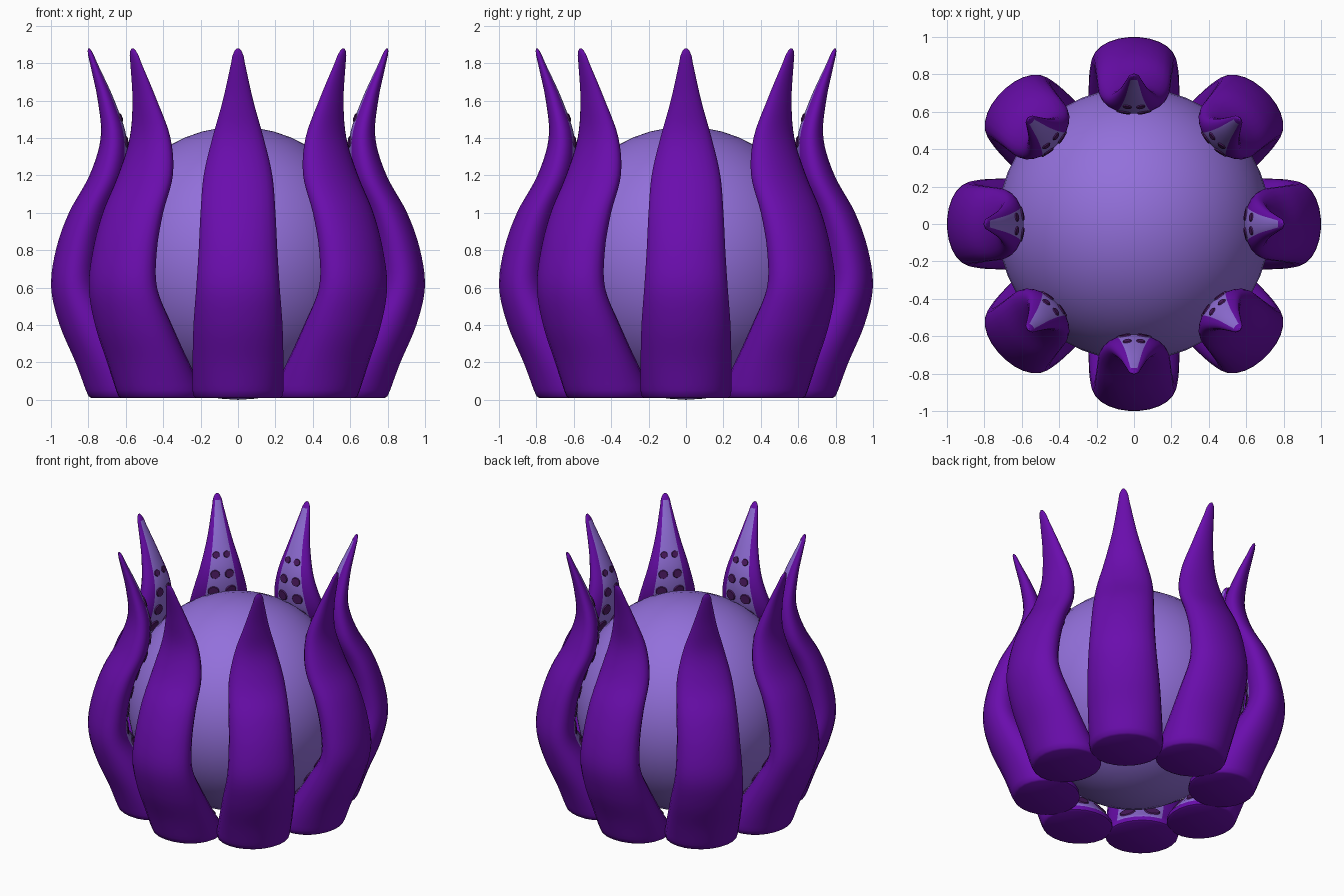
import bpy, bmesh, math
from mathutils import Vector, Matrix

if "Cube" in bpy.data.objects:
    bpy.data.objects.remove(bpy.data.objects["Cube"], do_unlink=True)


def linear(c):
    return c / 12.92 if c <= 0.04045 else ((c + 0.055) / 1.055) ** 2.4


def material(name, code):
    col = [linear(int(code[i:i + 2], 16) / 255) for i in (0, 2, 4)] + [1]
    m = bpy.data.materials.new(name)
    m.use_nodes = True
    m.diffuse_color = col
    bsdf = next(n for n in m.node_tree.nodes if n.type == 'BSDF_PRINCIPLED')
    bsdf.inputs["Base Color"].default_value = col
    return m


skin = material("deep purple", "6A0DAD")
pale = material("pale lavender", "9370DB")
spot = material("dark plum", "4B1A60")


def add_object(name, bm, mats):
    me = bpy.data.meshes.new(name)
    bm.normal_update()
    bm.to_mesh(me)
    bm.free()
    for m in mats:
        me.materials.append(m)
    ob = bpy.data.objects.new(name, me)
    bpy.context.collection.objects.link(ob)
    bpy.ops.object.select_all(action='DESELECT')
    ob.select_set(True)
    bpy.context.view_layer.objects.active = ob
    bpy.ops.object.shade_smooth_by_angle(angle=math.radians(50))
    return ob


# Tentacle sections: height, centre radius, half depth, half width
KEYS = [Vector(k) for k in (
    (0.05, 0.59, 0.225, 0.245), (0.2, 0.68, 0.19, 0.245),
    (0.4, 0.79, 0.165, 0.24), (0.6, 0.87, 0.13, 0.225),
    (0.8, 0.855, 0.12, 0.212), (1.0, 0.795, 0.11, 0.202),
    (1.2, 0.70, 0.095, 0.185), (1.4, 0.665, 0.07, 0.138),
    (1.6, 0.705, 0.045, 0.082), (1.8, 0.772, 0.02, 0.037))]
STEPS = 5
SIDES = 24


def section(u):
    """Smooth interpolation through the key sections."""
    i = min(int(u), len(KEYS) - 2)
    t = u - i
    p1, p2 = KEYS[i], KEYS[i + 1]
    p0 = KEYS[i - 1] if i else 2 * p1 - p2
    p3 = KEYS[i + 2] if i + 2 < len(KEYS) else 2 * p2 - p1
    return 0.5 * (2 * p1 + (p2 - p0) * t + (2 * p0 - 5 * p1 + 4 * p2 - p3) * t * t
                  + (3 * p1 - p0 - 3 * p2 + p3) * t ** 3)


def surface(s, angle):
    """Point on a section; angle zero faces the middle of the model."""
    z, c, a, b = s
    return Vector((c - a * math.cos(angle), -b * math.sin(angle), z))


def at_height(z):
    u = 0
    while section(u).x < z:
        u += 0.02
    return section(u)


def tentacle_mesh():
    bm = bmesh.new()
    # Rounded base rim, body, then a blunt tip
    secs = [Vector((0.01, 0.58, 0.205, 0.225)), Vector((0.018, 0.58, 0.22, 0.238))]
    secs += [section(i / STEPS) for i in range((len(KEYS) - 1) * STEPS + 1)]
    secs += [Vector((1.84, 0.785, 0.016, 0.03)), Vector((1.865, 0.793, 0.011, 0.019)),
             Vector((1.877, 0.797, 0.005, 0.008))]
    rings = [[bm.verts.new(surface(s, (k + 0.5) * math.tau / SIDES)) for k in range(SIDES)]
             for s in secs]
    for r, (lo, hi) in enumerate(zip(rings, rings[1:])):
        for k in range(SIDES):
            n = (k + 1) % SIDES
            f = bm.faces.new((lo[k], lo[n], hi[n], hi[k]))
            # Pale strip along the inward side
            mid = (k + 1) % SIDES
            if min(mid, SIDES - mid) <= 2 and 2 <= r < len(secs) - 3:
                f.material_index = 1
    bm.faces.new(rings[0])
    bm.faces.new(rings[-1])
    bmesh.ops.recalc_face_normals(bm, faces=bm.faces)
    return bm


def sucker_mesh():
    bm = bmesh.new()
    z = 0.13
    while z < 1.56:
        s = at_height(z)
        up = at_height(z + 0.02)
        radius = 0.22 * s.w
        for side in (-1, 1):
            ang = side * 0.34
            p = surface(s, ang)
            across = surface(s, ang + 0.05) - p
            normal = across.cross(surface(up, ang) - p).normalized()
            if normal.x > 0:
                normal.negate()
            place = (Matrix.Translation(p + normal * 0.002)
                     @ normal.to_track_quat('Z', 'Y').to_matrix().to_4x4())
            bmesh.ops.create_cone(bm, cap_ends=True, segments=12, radius1=radius,
                                  radius2=radius * 0.9, depth=0.008, matrix=place)
        z += 0.125
    return bm


# Central ball
ball = bmesh.new()
bmesh.ops.create_uvsphere(ball, u_segments=48, v_segments=24, radius=0.73,
                          matrix=Matrix.Translation((0, 0, 0.73)))
add_object("central_ball", ball, [pale])

# Ring of tentacles with paired suckers
places = ("left", "back_left", "back", "back_right", "right",
          "front_right", "front", "front_left")
for i, place in enumerate(places):
    turn = i * math.tau / len(places)
    arm = add_object(place + "_tentacle", tentacle_mesh(), [skin, pale])
    dots = add_object(place + "_suckers", sucker_mesh(), [spot])
    arm.rotation_euler.z = turn
    dots.rotation_euler.z = turn
